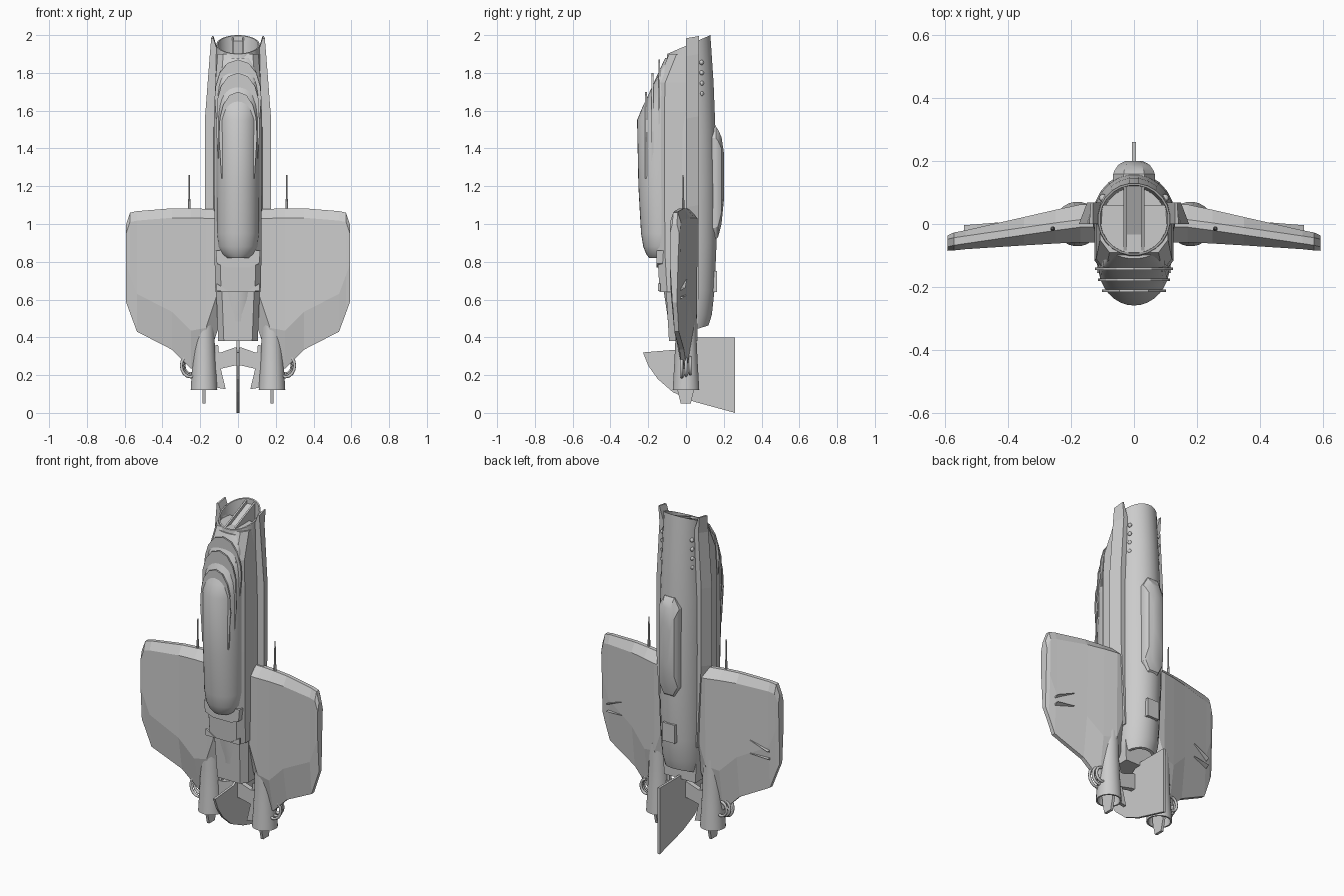
import bpy, bmesh, math
from mathutils import Vector

if "Cube" in bpy.data.objects:
    bpy.data.objects.remove(bpy.data.objects["Cube"])


def loft(name, rings, mirror=False, smooth=None):
    """Skin a list of equal-length point rings and cap both ends."""
    bm = bmesh.new()
    vs = [[bm.verts.new(p) for p in r] for r in rings]
    n = len(rings[0])
    for a, b in zip(vs, vs[1:]):
        for i in range(n):
            j = (i + 1) % n
            bm.faces.new((a[i], a[j], b[j], b[i]))
    bm.faces.new(vs[0])
    bm.faces.new(vs[-1])
    bmesh.ops.recalc_face_normals(bm, faces=bm.faces)
    me = bpy.data.meshes.new(name)
    bm.to_mesh(me)
    bm.free()
    if smooth:
        me.polygons.foreach_set("use_smooth", [True] * len(me.polygons))
        me.set_sharp_from_angle(angle=math.radians(smooth))
    ob = bpy.data.objects.new(name, me)
    bpy.context.collection.objects.link(ob)
    if mirror:
        m = ob.modifiers.new("mirror", 'MIRROR')
        m.use_mirror_merge = False
    return ob


def ring(cx, cy, rx, ry, z, n=24):
    """Ellipse; z may be a function of y for slanted ends."""
    out = []
    for i in range(n):
        a = 2 * math.pi * (i + .5) / n
        y = cy + ry * math.sin(a)
        out.append((cx + rx * math.cos(a), y, z(y) if callable(z) else z))
    return out


def plate_x(name, yz, x, t, mirror=False):
    return loft(name, [[(x + s * t, y, z) for y, z in yz] for s in (-.5, .5)], mirror)


def plate_y(name, xz, y, t, mirror=False):
    return loft(name, [[(x, y + s * t, z) for x, z in xz] for s in (-.5, .5)], mirror)


def both(half):
    """Complete a symmetric x outline from its right half."""
    return half + [(-p[0],) + tuple(p[1:]) for p in reversed(half) if abs(p[0]) > 1e-6]


def lip(y):
    return 1.9 + (y + .1) / .23 * .1


def tail_cut(y):
    return .40 + (y + .09) * .3


# Tubular fuselage with slanted hollow intake and recessed tail end
stations = [(.09, -.07, .105, .5), (.09, -.07, .105, tail_cut), (.105, -.09, .12, tail_cut),
            (.12, -.10, .138, .52), (.125, -.12, .152, .65), (.13, -.13, .163, .9),
            (.132, -.13, .163, 1.2), (.13, -.13, .157, 1.5), (.12, -.12, .147, 1.75),
            (.115, -.10, .13, lip), (.108, -.093, .123, lip), (.10, -.085, .115, 1.65)]
loft("fuselage", [ring(0, (a + b) / 2, w, (b - a) / 2, z) for w, a, b, z in stations], smooth=35)

# Intake splitter: slanted bar with two raised walls
plate_x("intake_splitter", [(-.09, 1.875), (.12, 1.968), (.12, 1.86), (-.09, 1.77)], 0, .05)
plate_x("intake_wall", [(-.095, 1.895), (.125, 1.99), (.125, 1.85), (-.095, 1.75)], .028, .01, True)

# Slab-sided lower hull
hull = [(.38, .105, -.09), (.64, .115, -.105), (.641, .12, -.14), (.82, .124, -.15),
        (1.2, .126, -.155), (1.6, .126, -.155), (1.75, .12, -.15), (1.9, .108, -.09)]
loft("lower_hull", [[(x, y, z) for x, y in both([(w, .06), (w, yf + .04), (w - .03, yf)])]
                    for z, w, yf in hull])

# Rounded nose-side pod under the intake
pod = [(.82, .06, -.195), (.84, .085, -.21), (.88, .104, -.226), (.95, .112, -.238),
       (1.2, .114, -.252), (1.55, .114, -.259), (1.62, .112, -.23), (1.7, .108, -.192),
       (1.8, .098, -.147), (1.88, .07, -.11)]


def pod_ring(z, w, yf):
    base = -.13 if yf < -.14 else -.08
    half = [(w, -.03)] + [(w * math.cos(a), base + (yf - base) * math.sin(a))
                          for a in [math.pi / 2 * k / 8 for k in range(9)]]
    half[-1] = (0, yf)
    return [(x, y, z) for x, y in both(half)]


loft("chin_pod", [pod_ring(*p) for p in pod], smooth=30)
plate_y("pod_collar", both([(.118, .86), (.112, .79), (.06, .77)]), -.13, .05)

# Stacked thin cowl plates with rounded tips
for i, (y, w, zt, zb) in enumerate([(-.142, .124, 1.87, 1.45), (-.177, .115, 1.80, 1.27),
                                    (-.212, .101, 1.70, 1.24)]):
    plate_y(f"cowl_plate_{i}", both([(w * .78, zb), (w * .86, zb), (w, zb + .22), (w * .95, zt - .14),
                                     (w * .78, zt - .07), (w * .45, zt - .018), (0, zt)]), y, .009)

# Vent wedges below the pod
plate_y("hull_vent", [(.113, .645), (.05, .645), (.113, .685)], -.142, .012, True)

# Side strakes
strake = [(.6, .11, .128), (1.0, .11, .165), (1.1, .11, .175), (1.57, .11, .175),
          (1.9, .10, .15), (1.995, .13, .142)]
loft("side_strake", [[(xi, .068, z), (xo - (xo - xi) * .4, .068, z), (xo, .0, z - .012), (xi, .0, z - .012)]
                     for z, xi, xo in strake], True)

# Dorsal canopy: stretched octagon shrinking outward
layers = [(.11, .066, .92, 1.515), (.158, .066, .92, 1.515), (.17, .062, .93, 1.5),
          (.188, .05, 1.0, 1.46), (.2, .028, 1.12, 1.38)]
loft("dorsal_canopy", [[(x, y, z) for x, z in both([(w * .5, a), (w, a + .06), (w, b - .06), (w * .5, b)])]
                       for y, w, a, b in layers], smooth=25)
plate_y("dorsal_hatch", both([(.04, .64), (.04, .75)]), .15, .03)

# Wings: faceted aerofoil sections along the span
span = [(.10, 1.08, .46, .062, -.058), (.17, 1.08, .25, .062, -.058), (.25, 1.083, .235, .045, -.062),
        (.35, 1.083, .335, .022, -.068), (.535, 1.068, .43, -.02, -.08),
        (.572, 1.06, .53, -.027, -.084), (.592, 1.0, .585, -.036, -.085)]
wing = []
for x, le, te, yu, yl in span:
    m = (yu + yl) / 2
    wing.append([(x, m + .012, le), (x, yu, le - .05), (x, yu - .005, te + .25), (x, m + .012, te),
                 (x, m - .012, te), (x, yl, te + .2), (x, yl, le - .05), (x, m - .012, le)])
loft("wing", wing, True)

# Small wedge vanes on the back of each wing tip
for i, (z0, z1) in enumerate([(.66, .705), (.615, .625)]):
    loft(f"wing_vane_{i}", [[(.43, .005, z1), (.43, -.02, z1), (.43, -.02, z1 - .012)],
                            [(.54, -.004, z0), (.54, -.04, z0), (.54, -.04, z0 - .018)]], True)

# Wing probes
loft("wing_probe", [ring(.258, -.015, r, r, z, 8) for r, z in
                    [(.008, 1.05), (.008, 1.11), (.005, 1.14), (.005, 1.2), (.003, 1.26)]], True)

# Hollow engine nacelles with exhaust blades
loft("engine", [ring(.18, 0, r, r, z) for r, z in
                [(.055, .54), (.057, .38), (.062, .27), (.071, .12), (.062, .12), (.05, .22)]],
     True, smooth=35)
plate_x("exhaust_blade", [(-.05, .23), (.05, .23), (.042, .12), (.025, .05), (-.028, .05), (-.045, .12)],
        .18, .016, True)

# Looped pipes beside the engines
for i, (y, r) in enumerate([(-.022, .05), (.0, .043), (.022, .036)]):
    pts = [Vector((.225, y, .25 - r))]
    pts += [Vector((.25 + r * math.cos(a), y, .25 + r * 1.2 * math.sin(a)))
            for a in [math.radians(-90 + 180 * k / 8) for k in range(9)]]
    rings = []
    for k, p in enumerate(pts):
        d = (pts[min(k + 1, 9)] - pts[max(k - 1, 0)]).normalized()
        s = Vector((0, 1, 0))
        t = d.cross(s)
        rings.append([p + .008 * (math.cos(q) * s + math.sin(q) * t)
                      for q in [math.pi / 4 * h for h in range(8)]])
    loft(f"pipe_{i}", rings, True, smooth=50)

# Tail: vertical fin, cross brace and inner engine fillets
plate_x("tail_fin", [(.26, .4), (.26, 0), (.04, .06), (-.07, .11), (-.15, .18), (-.2, .25), (-.228, .32),
                     (-.05, .335), (.05, .4)], 0, .014)
plate_y("tail_brace", both([(.13, .225), (.13, .32), (.09, .32), (.02, .345), (.0, .345)][::-1]
                           [:4] + [(.13, .225), (.02, .25)]) [1:], 0, .03)
plate_y("engine_fillet", [(.12, .36), (.105, .36), (.095, .25), (.065, .125), (.12, .135)], 0, .02, True)

# Row of studs on each shoulder
for i in range(4):
    z = 1.69 + i * .055
    bpy.ops.mesh.primitive_uv_sphere_add(segments=10, ring_count=6, radius=.013, location=(0, 0, 0))
    ob = bpy.context.object
    ob.name = f"stud_{i}"
    for v in ob.data.vertices:
        v.co += Vector((.098, .082, z))
    ob.modifiers.new("mirror", 'MIRROR').use_mirror_merge = False
